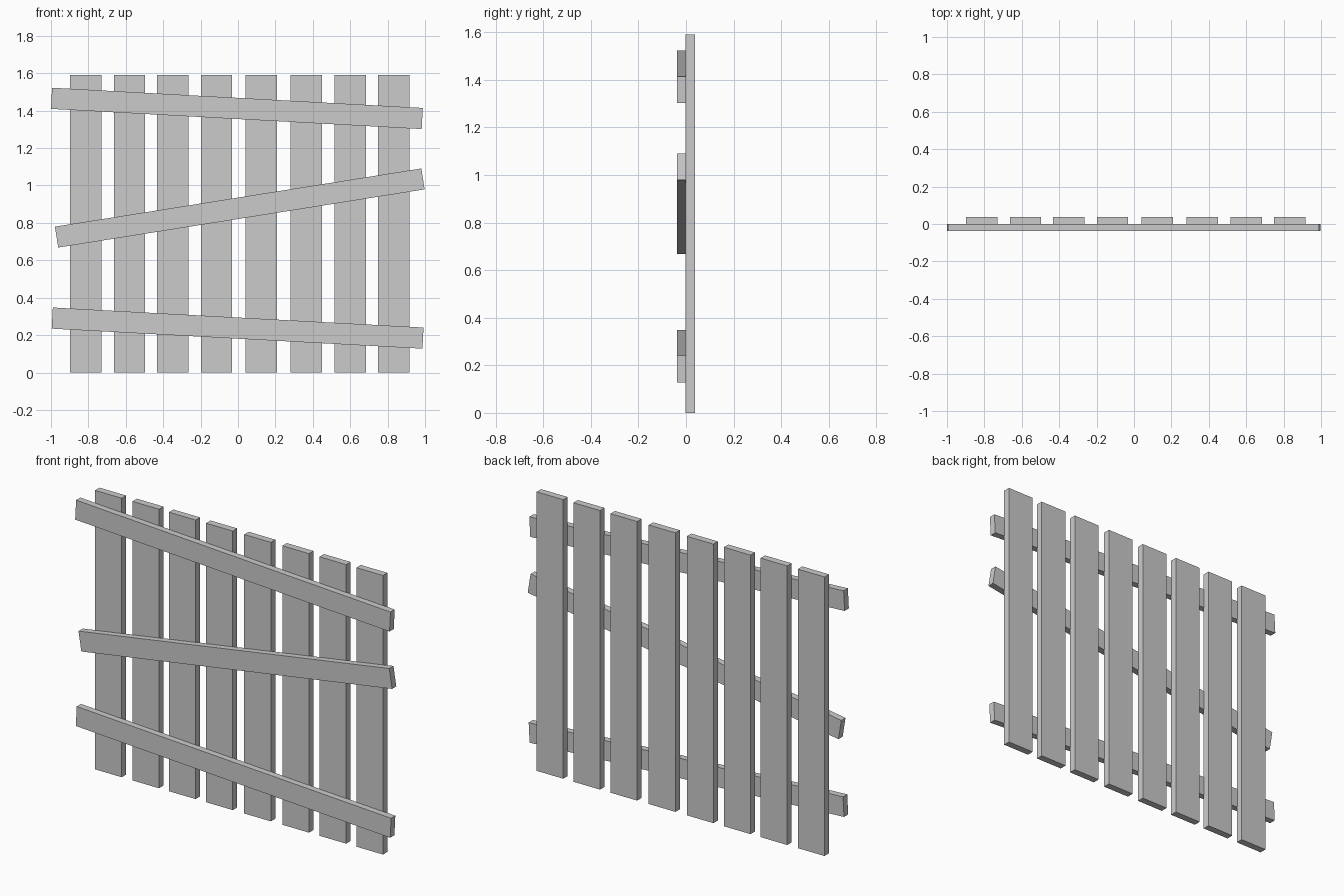
import bpy
from math import atan2, hypot

if "Cube" in bpy.data.objects:
    bpy.data.objects.remove(bpy.data.objects["Cube"])


def board(name, size, loc, tilt=0.0):
    bpy.ops.mesh.primitive_cube_add(size=1, location=loc)
    ob = bpy.context.object
    ob.name = name
    ob.scale = size
    ob.rotation_euler = (0, tilt, 0)
    return ob


# Upright planks, slightly uneven spacing
for i, x in enumerate((-0.815, -0.58, -0.349, -0.115, 0.125, 0.366, 0.6, 0.832)):
    board(f"plank_{i + 1}", (0.168, 0.04, 1.59), (x, 0.017, 0.795))

# Crooked rails nailed across the front, given by their end centres
rails = {
    "top_rail": (-0.997, 1.466, 0.985, 1.358),
    "middle_rail": (-0.970, 0.724, 0.989, 1.035),
    "bottom_rail": (-0.993, 0.291, 0.989, 0.184),
}
for name, (x0, z0, x1, z1) in rails.items():
    board(name, (hypot(x1 - x0, z1 - z0), 0.038, 0.113),
          ((x0 + x1) / 2, -0.019, (z0 + z1) / 2), -atan2(z1 - z0, x1 - x0))
